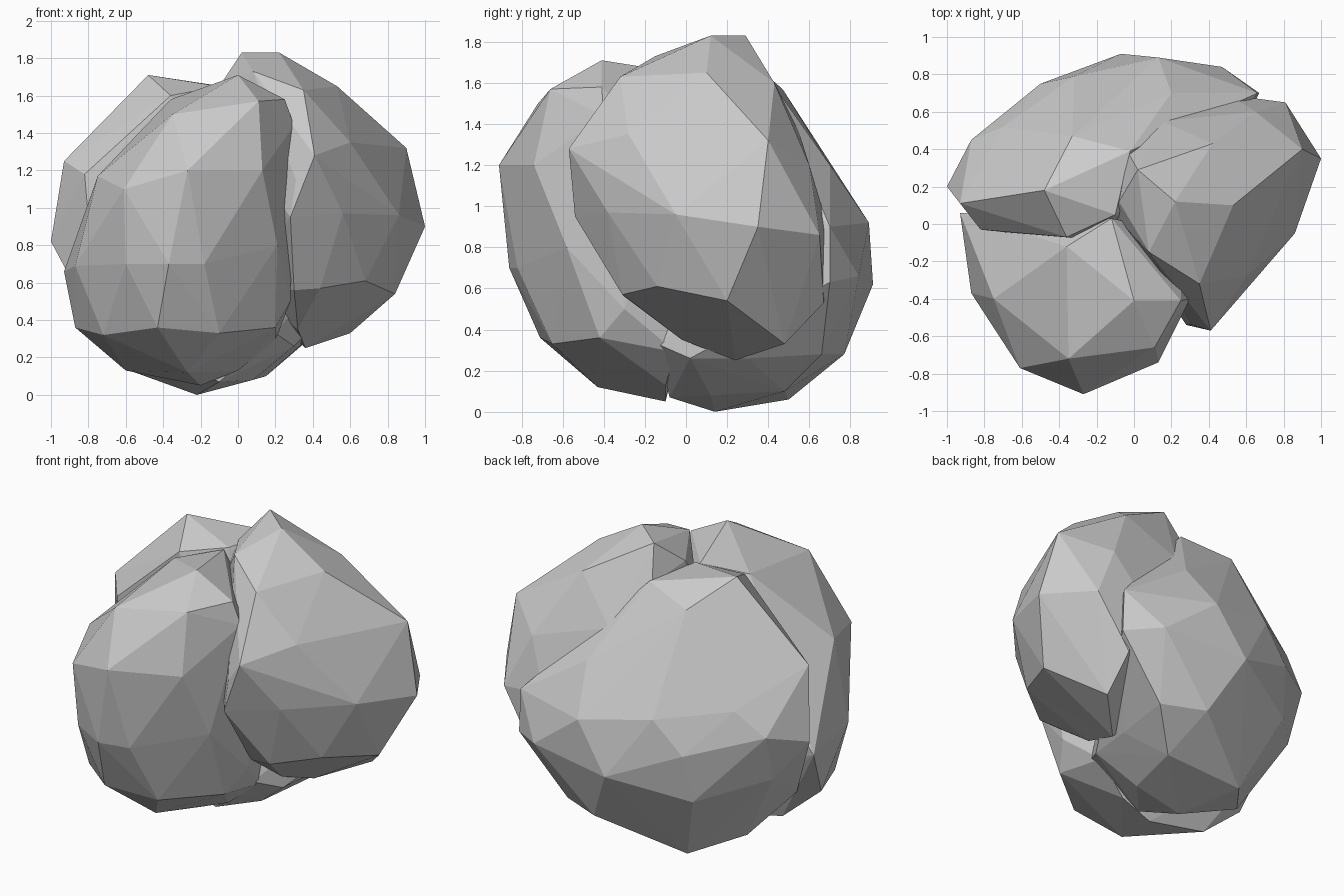
import bpy, bmesh


def lobe(name, points):
    """Faceted convex lobe stretched over a few landmark points."""
    bm = bmesh.new()
    for p in points:
        bm.verts.new(p)
    bmesh.ops.convex_hull(bm, input=bm.verts[:])
    loose = [v for v in bm.verts if not v.link_faces]
    bmesh.ops.delete(bm, geom=loose, context='VERTS')
    bmesh.ops.recalc_face_normals(bm, faces=bm.faces[:])
    me = bpy.data.meshes.new(name)
    bm.to_mesh(me)
    bm.free()
    ob = bpy.data.objects.new(name, me)
    bpy.context.collection.objects.link(ob)
    return ob


# Front left lobe, from crown to underside
lobe("front_lobe", [
    (0, -.41, 1.71), (-.12, .03, 1.64), (-.36, -.12, 1.58), (.25, -.41, 1.58),
    (.3, -.4, 1.44), (-.35, -.72, 1.5), (.11, -.66, 1.57),
    (-.27, -.91, 1.2), (-.61, -.77, 1.1), (.13, -.74, 1.2), (-.75, -.4, 1.17),
    (-.93, .06, .66), (-.87, -.37, .69), (-.6, -.73, .7), (-.37, -.86, .7),
    (-.18, -.82, .7), (.21, -.58, .8), (.28, -.3, .5), (.25, -.05, 1.2),
    (-.87, -.1, .36), (-.72, -.45, .32), (-.43, -.71, .36), (-.1, -.65, .33),
    (.2, -.42, .36), (-.6, -.1, .13), (-.27, -.43, .12), (-.2, -.1, .05),
    (0, -.1, .13), (.2, -.05, .29)])

# Right lobe, leaning inward at the top and tucked in behind the others
lobe("right_lobe", [
    (.02, .29, 1.83), (.22, .12, 1.83), (.08, -.15, 1.73), (.53, .1, 1.65),
    (.35, -.32, 1.63), (.42, .43, 1.6), (-.08, .12, 1.68), (-.11, .05, 1.5),
    (-.03, .38, 1.62), (.15, .55, 1.36), (.25, .6, 1.15),
    (.41, -.57, 1.28), (.6, -.28, 1.35), (.9, .4, 1.32), (.65, .6, 1.2),
    (1, .35, .9), (.86, -.05, .96), (.56, -.38, .97), (.28, -.54, .95),
    (.31, -.54, 1.15), (.81, .65, .86), (.51, .69, .9),
    (.84, .2, .54), (.68, -.14, .61), (.6, .67, .53), (.44, -.31, .57),
    (.3, -.3, .56), (.6, .48, .33), (.36, .24, .25), (.32, -.02, .35),
    (0, .2, .6)])

# Back lobe, wrapping the rear and the base
lobe("back_lobe", [
    (-.48, .18, 1.71), (-.1, .05, 1.65), (-.02, .39, 1.64), (-.36, -.07, 1.6),
    (-.33, .47, 1.57), (-.93, .11, 1.25), (-.82, -.03, 1.18), (.2, .7, 1.2),
    (-.7, .52, 1.05), (-.87, .45, .9), (-.32, .79, 1), (-.5, .75, .8),
    (.13, .89, .92), (.66, .7, .9), (-1, .2, .82), (-.07, .91, .62),
    (.47, .84, .66), (.67, .7, .63), (-.85, .35, .6), (-.53, .69, .5),
    (.1, .77, .28), (.36, .66, .28), (.33, .3, .26), (.3, .02, .26),
    (-.36, .5, .06), (-.58, .22, .13), (.15, .48, .1), (-.22, .14, 0),
    (.08, .12, .08), (.2, -.14, .33), (-.1, -.08, .07), (-.75, -.03, .35)])
